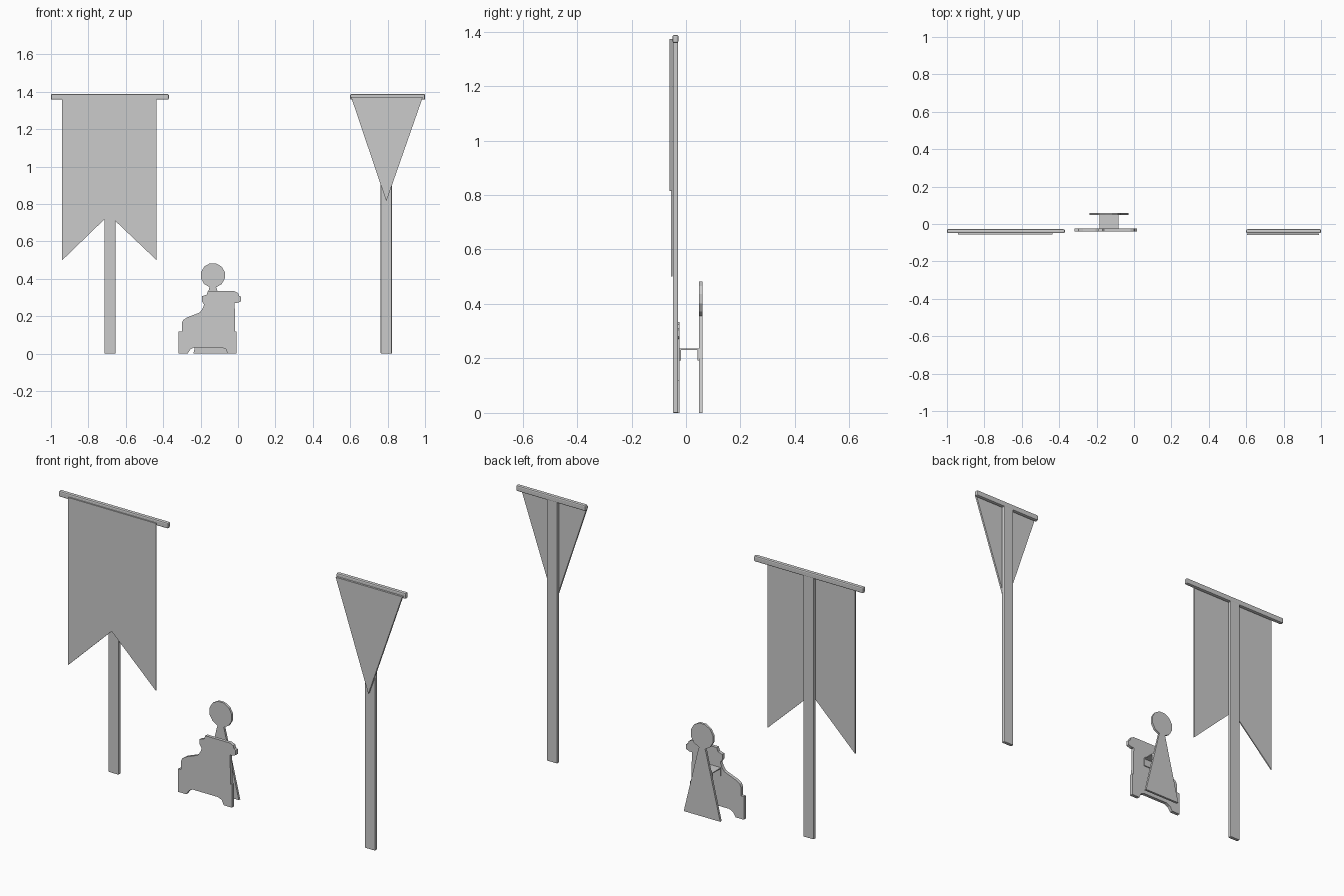
import bpy, bmesh, math


def prism(name, pts, y0, y1, bevel=0.0):
    """Extrude an x-z outline from y0 to y1."""
    bm = bmesh.new()
    face = bm.faces.new([bm.verts.new((x, y0, z)) for x, z in pts])
    ext = bmesh.ops.extrude_face_region(bm, geom=[face])
    for v in ext["geom"]:
        if isinstance(v, bmesh.types.BMVert):
            v.co.y = y1
    bmesh.ops.recalc_face_normals(bm, faces=bm.faces)
    mesh = bpy.data.meshes.new(name)
    bm.to_mesh(mesh)
    bm.free()
    ob = bpy.data.objects.new(name, mesh)
    bpy.context.collection.objects.link(ob)
    if bevel:
        mod = ob.modifiers.new("bevel", "BEVEL")
        mod.width = bevel
        mod.segments = 2
    return ob


def box(name, x0, x1, y0, y1, z0, z1, bevel=0.0):
    return prism(name, [(x0, z0), (x1, z0), (x1, z1), (x0, z1)], y0, y1, bevel)


# Poles and crossbars
for name, cx, x0, x1 in (("banner", -0.685, -1.0, -0.37),
                         ("pennant", 0.793, 0.6, 1.0)):
    box(name + "_pole", cx - 0.03, cx + 0.03, -0.048, -0.029, 0, 1.37, 0.004)
    box(name + "_crossbar", x0, x1, -0.049, -0.028, 1.358, 1.388, 0.006)

# Swallowtail banner cloth
prism("banner_cloth", [(-0.94, 1.372), (-0.94, 0.5), (-0.69, 0.742),
                       (-0.435, 0.5), (-0.435, 1.372)], -0.055, -0.049)

# Triangular pennant cloth
prism("pennant_cloth", [(0.605, 1.372), (0.793, 0.815), (0.988, 1.372)],
      -0.06, -0.05)

# Armchair-shaped front cutout
chair = [(-0.317, 0), (-0.317, 0.12), (-0.300, 0.12), (-0.300, 0.165),
         (-0.293, 0.18), (-0.272, 0.194), (-0.205, 0.22), (-0.190, 0.24),
         (-0.181, 0.262), (-0.193, 0.28), (-0.193, 0.307), (-0.168, 0.315),
         (-0.161, 0.334), (-0.018, 0.334), (0.0, 0.325), (0.005, 0.31),
         (0.015, 0.305), (0.015, 0.28), (-0.003, 0.272), (-0.018, 0.272),
         (-0.015, 0.12), (-0.008, 0.12), (-0.008, 0), (-0.054, 0),
         (-0.066, 0.025), (-0.088, 0.034), (-0.233, 0.034), (-0.254, 0.024),
         (-0.270, 0)]
prism("chair_cutout", chair, -0.04, -0.023)

# Standing pawn-shaped figure: round head on a tapered body
cx, cz, r = -0.134, 0.419, 0.066
head = [(cx + r * math.sin(math.radians(a)), cz + r * math.cos(math.radians(a)))
        for a in range(-165, 166, 30)]
prism("figure", [(cx + 0.02, 0.35), (cx + 0.105, 0), (cx - 0.105, 0),
                 (cx - 0.02, 0.35)] + head, 0.048, 0.06)

# Bracket joining the two cutouts
box("bracket_top", -0.185, -0.083, -0.023, 0.048, 0.231, 0.236)
for side, y in (("front", -0.023), ("back", 0.043)):
    box("bracket_flange_" + side, -0.185, -0.083, y, y + 0.005, 0.193, 0.236)
